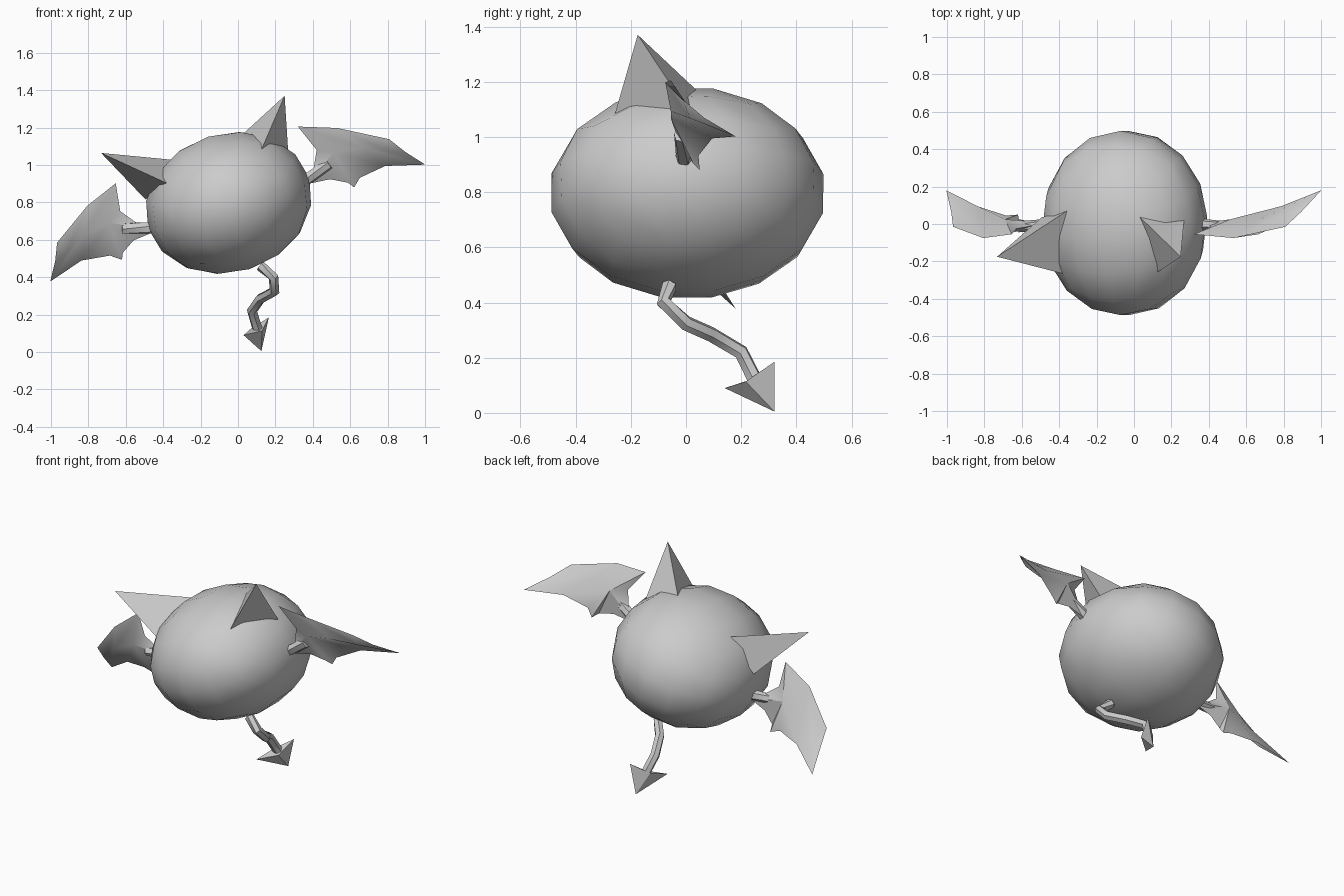
import bpy, bmesh, math
from mathutils import Vector, Matrix

cube = bpy.data.objects.get("Cube")
if cube:
    bpy.data.objects.remove(cube, do_unlink=True)

grey = bpy.data.materials.new("plain grey")
grey.use_nodes = True
grey.diffuse_color = (0.6, 0.6, 0.6, 1)
grey.node_tree.nodes["Principled BSDF"].inputs["Base Color"].default_value = (0.6, 0.6, 0.6, 1)

CENTRE = Vector((-0.05, 0.005, 0.797))
ROLL = Matrix.Rotation(math.radians(-17.3), 3, 'Y')   # creature leans to its right
LEAN = 0.126                                          # sideways lean of the upper parts


def place(p, side):
    """Body space (outward, depth, up) to world, on the left (1) or right (-1)."""
    u, y, v = p
    return CENTRE + ROLL @ Vector((side * u - LEAN * v, y, v))


def finish(name, bm, angle):
    bmesh.ops.recalc_face_normals(bm, faces=bm.faces)
    mesh = bpy.data.meshes.new(name)
    bm.to_mesh(mesh)
    bm.free()
    mesh.materials.append(grey)
    ob = bpy.data.objects.new(name, mesh)
    bpy.context.collection.objects.link(ob)
    bpy.ops.object.select_all(action='DESELECT')
    ob.select_set(True)
    bpy.context.view_layer.objects.active = ob
    bpy.ops.object.shade_smooth_by_angle(angle=math.radians(angle))
    return ob


def solid(name, points, faces, angle=1):
    bm = bmesh.new()
    vs = [bm.verts.new(p) for p in points]
    for f in faces:
        bm.faces.new([vs[i] for i in f])
    return finish(name, bm, angle)


def tube(name, path, radii, sides=6):
    """Sweep a polygon along a path, with mitred rings."""
    bm = bmesh.new()
    path = [Vector(p) for p in path]
    rings = []
    for i, p in enumerate(path):
        way = path[min(i + 1, len(path) - 1)] - path[max(i - 1, 0)]
        a = way.cross(Vector((1, 0.3, 0.2))).normalized()
        b = way.cross(a).normalized()
        rings.append([bm.verts.new(p + radii[i] * (a * math.cos(t) + b * math.sin(t)))
                      for t in (2 * math.pi * k / sides for k in range(sides))])
    for r, s in zip(rings, rings[1:]):
        for k in range(sides):
            n = (k + 1) % sides
            bm.faces.new((r[k], r[n], s[n], s[k]))
    bm.faces.new(rings[0])
    bm.faces.new(rings[-1])
    return finish(name, bm, 50)


# Round body: cube grid blown up to an ellipsoid
bm = bmesh.new()
bmesh.ops.create_cube(bm, size=2)
bmesh.ops.subdivide_edges(bm, edges=bm.edges, cuts=3, use_grid_fill=True)
pitch = Matrix.Rotation(math.radians(11), 3, 'X')
for v in bm.verts:
    # even angular spacing on each cube face
    q = pitch @ Vector([math.tan(c * math.pi / 4) for c in v.co]).normalized()
    v.co = CENTRE + ROLL @ Vector((q.x * 0.452, q.y * 0.502, q.z * 0.378))
finish("body", bm, 80)

# Wing rim: outward, depth, up, and the ridge point each rim point joins
RIM = [
    (0.48, -0.01, 0.02, 0), (0.55, -0.03, 0.13, 0), (0.51, -0.06, 0.28, 0),
    (0.70, -0.08, 0.21, 1), (0.93, -0.02, 0.07, 2), (0.98, 0.06, -0.02, 2),
    (1.05, 0.175, -0.117, 2), (0.85, 0.09, -0.06, 1), (0.70, 0.04, -0.08, 0),
    (0.65, 0.045, -0.12, 0), (0.63, 0.02, -0.086, 0), (0.55, 0.01, -0.04, 0),
    (0.42, 0.0, -0.028, 0)]
FRONT = [(0.63, -0.06, 0.09), (0.78, -0.06, 0.07), (0.91, 0.01, 0.0)]
BACK = [(0.63, 0.02, 0.09), (0.78, 0.015, 0.07), (0.91, 0.055, 0.0)]

n = len(RIM)
wing_faces = []
for base in (n, n + len(FRONT)):
    for i in range(n):
        j = (i + 1) % n
        a, b = base + RIM[i][3], base + RIM[j][3]
        wing_faces.append((i, j, a) if a == b else (i, j, b, a))

EAR = [(0.26, -0.27, 0.20), (0.18, 0.07, 0.31), (0.40, 0.03, 0.15),
       (0.514, -0.18, 0.458)]

for side, word in ((1, "left"), (-1, "right")):
    solid(word + "_wing", [place(p[:3], side) for p in RIM + FRONT + BACK],
          wing_faces, 42)
    tube(word + "_wing_arm",
         [place(p, side) for p in ((0.36, -0.01, 0), (0.45, -0.01, 0), (0.58, -0.02, 0.04))],
         (0.05, 0.032, 0.03))
    solid(word + "_ear", [place(p, side) for p in EAR],
          [(0, 1, 2), (0, 1, 3), (1, 2, 3), (2, 0, 3)])

# Tail with a barbed arrow tip
tube("tail", [(0.12, -0.06, 0.46), (0.19, -0.08, 0.40), (0.195, 0, 0.325),
              (0.12, 0.09, 0.285), (0.075, 0.2, 0.22), (0.105, 0.25, 0.12)],
     [0.028] * 6)
barb_a, barb_b, tip = (Vector(p) for p in
                       ((0.03, 0.14, 0.09), (0.165, 0.32, 0.185), (0.125, 0.32, 0.005)))
across = (barb_b - barb_a).cross(tip - barb_a).normalized() * 0.035
notch = Vector((0.1, 0.235, 0.12))
solid("tail_tip", [barb_a, barb_b, tip, notch + across, notch - across],
      [(0, 3, 2), (3, 1, 2), (0, 4, 2), (4, 1, 2), (0, 3, 4), (1, 3, 4)])
